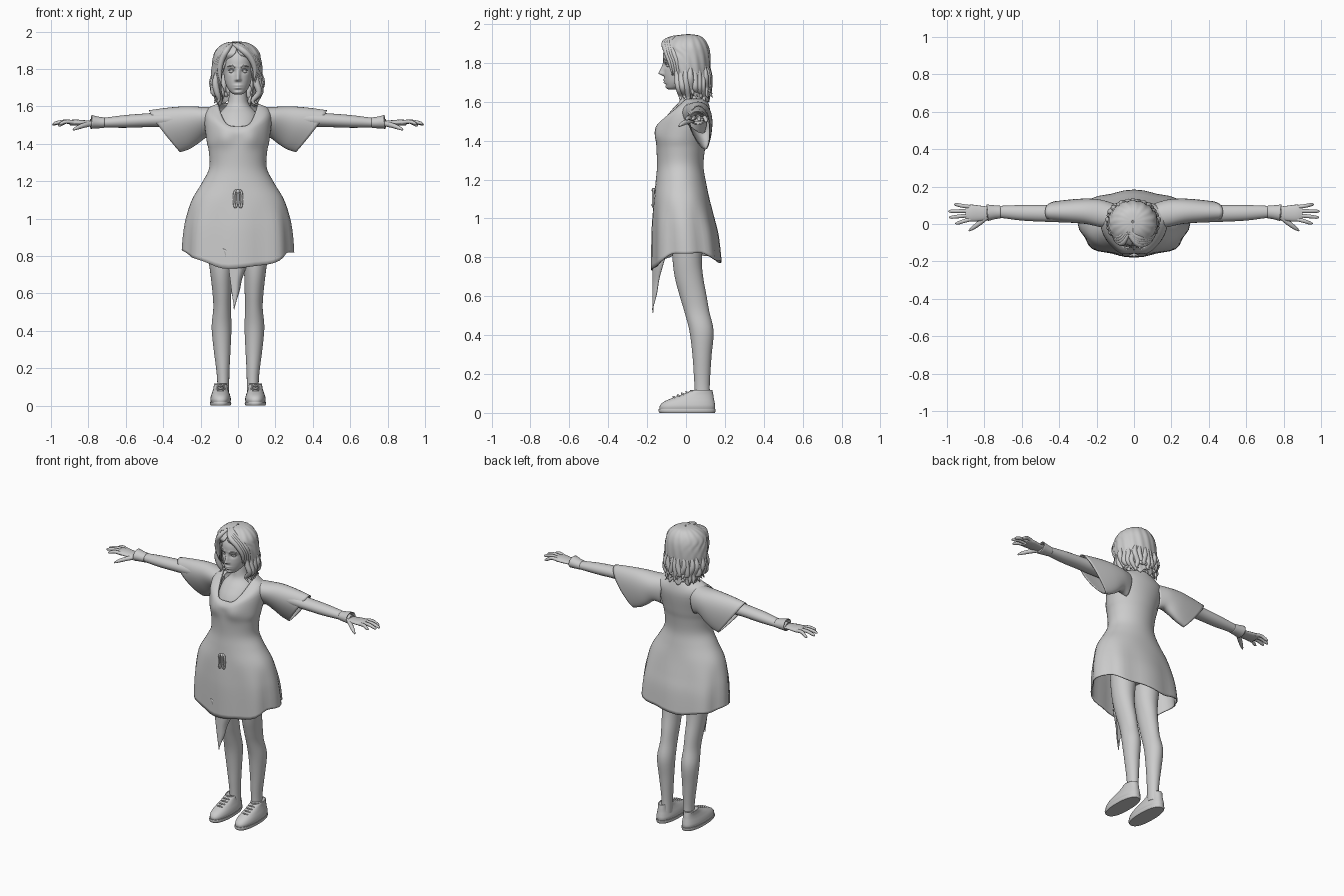
import bpy, bmesh, random
from math import sin, cos, pi, exp, radians
from mathutils import Vector

random.seed(4)


def smooth_rows(rows, steps):
    """Catmull-Rom interpolation between rows of points."""
    out, last = [], len(rows) - 1
    for i in range(last):
        quad = zip(rows[max(i - 1, 0)], rows[i], rows[i + 1], rows[min(i + 2, last)])
        quad = list(quad)
        for s in range(steps):
            t = s / steps
            out.append([0.5 * (2 * b + (c - a) * t + (2 * a - 5 * b + 4 * c - d) * t * t
                               + (3 * b - a - 3 * c + d) * t ** 3) for a, b, c, d in quad])
    return out + [rows[-1]]


def loft(name, rows, steps=4, closed=True, caps=True, thick=0, mirror=False):
    rows = smooth_rows(rows, steps)
    bm = bmesh.new()
    vs = [[bm.verts.new(p) for p in r] for r in rows]
    n = len(vs[0])
    for a, b in zip(vs, vs[1:]):
        for i in range(n if closed else n - 1):
            j = (i + 1) % n
            bm.faces.new((a[i], a[j], b[j], b[i]))
    if caps and closed:
        bm.faces.new(vs[0])
        bm.faces.new(vs[-1])
    bmesh.ops.recalc_face_normals(bm, faces=bm.faces)
    for f in bm.faces:
        f.smooth = len(f.verts) == 4
    me = bpy.data.meshes.new(name)
    bm.to_mesh(me)
    bm.free()
    ob = bpy.data.objects.new(name, me)
    bpy.context.collection.objects.link(ob)
    if thick:
        m = ob.modifiers.new("thickness", 'SOLIDIFY')
        m.thickness = thick
    if mirror:
        ob.modifiers.new("mirror", 'MIRROR').use_mirror_merge = False
    return ob


def power(v, e):
    return abs(v) ** e * (1 if v >= 0 else -1)


def oval(z, hw, yf, yb, cx=0, n=32, e=1.0):
    """Horizontal ring starting at the front."""
    mid, h = (yf + yb) / 2, (yb - yf) / 2
    return [Vector((cx + hw * power(sin(t), e), mid - h * power(cos(t), e), z))
            for t in (2 * pi * i / n for i in range(n))]


def tube(name, pts, wide=1.0, tall=1.0, n=12, steps=4, caps=True, thick=0, mirror=False):
    """Tube along (x, y, z, radius) points; wide scales towards y."""
    path = [r[0] for r in smooth_rows([[Vector(p)] for p in pts], steps)]
    rows = []
    for i, p in enumerate(path):
        d = (path[min(i + 1, len(path) - 1)] - path[max(i - 1, 0)]).to_3d().normalized()
        side = d.cross(Vector((0, 1, 0))).normalized()
        nor = side.cross(d)
        rows.append([p.to_3d() + max(p.w, .0005) * (side * cos(a) * tall + nor * sin(a) * wide)
                     for a in (2 * pi * k / n for k in range(n))])
    return loft(name, rows, 1, caps=caps, thick=thick, mirror=mirror)


def ball(name, loc, scale, mirror=False):
    bm = bmesh.new()
    bmesh.ops.create_uvsphere(bm, u_segments=20, v_segments=12, radius=1)
    for v in bm.verts:
        v.co = Vector(loc) + Vector([a * b for a, b in zip(v.co, scale)])
    for f in bm.faces:
        f.smooth = True
    me = bpy.data.meshes.new(name)
    bm.to_mesh(me)
    bm.free()
    ob = bpy.data.objects.new(name, me)
    bpy.context.collection.objects.link(ob)
    if mirror:
        ob.modifiers.new("mirror", 'MIRROR').use_mirror_merge = False


# Body under the dress, with neck
loft("torso_and_neck", [oval(*r) for r in (
    (.88, .15, -.08, .1), (1.0, .17, -.09, .1), (1.2, .12, -.1, .06), (1.42, .12, -.13, .08),
    (1.5, .112, -.115, .085), (1.56, .1, -.072, .088), (1.6, .066, -.035, .09),
    (1.64, .05, -.025, .085), (1.72, .048, -.02, .08))])

# Legs
loft("leg", [oval(z, hw, yf, yb, cx) for z, cx, hw, yf, yb in (
    (.06, .079, .032, .045, .125), (.13, .079, .032, .044, .122), (.2, .081, .036, .04, .125),
    (.3, .085, .045, .033, .132), (.42, .088, .053, .018, .142), (.52, .085, .047, -.008, .12),
    (.6, .086, .05, -.032, .106), (.7, .09, .057, -.058, .088), (.8, .09, .07, -.07, .082),
    (.95, .09, .085, -.075, .1))], mirror=True)

# Shoes with sole, collar and laces
loft("shoe", [oval(z, hw, yf, yb, .093, 36, .85) for z, hw, yf, yb in (
    (.018, .052, -.135, .148), (.035, .055, -.135, .15), (.055, .051, -.118, .147),
    (.075, .044, -.075, .143), (.095, .038, -.02, .14), (.115, .036, .028, .136))], mirror=True)
loft("shoe_sole", [oval(z, hw, yf, yb, .093, 36, .85) for z, hw, yf, yb in (
    (0, .053, -.136, .148), (.01, .057, -.142, .152), (.02, .056, -.14, .152))], 2, mirror=True)
loft("shoe_collar", [oval(z, .037, .02, .137, .092) for z in (.1, .11, .118)], 2,
     caps=False, thick=.006, mirror=True)
for i in range(4):
    y, z = -.065 + .022 * i, .083 + .0085 * i
    tube("shoe_lace", [(.07, y + .012, z - .008, .004), (.093, y, z, .005),
                       (.116, y + .012, z - .008, .004)], n=8, mirror=True)

# Dress: skirt rings with soft folds, then shoulders and scooped neckline
N = 48
rows = []
hem = oval(.8, .285, -.168, .172, 0, N, .85)
for i, p in enumerate(hem):
    c = cos(2 * pi * i / N)
    p.z = .825 - (.09 if c > 0 else .05) * c * c + .006 * sin(2 * pi * 7 * i / N)
rows.append(hem)
for z, hw, yf, yb, e in ((.91, .28, -.167, .158, .86), (1.0, .268, -.164, .138, .88),
                         (1.1, .24, -.158, .115, .92), (1.19, .187, -.15, .096, 1),
                         (1.27, .148, -.143, .084, 1), (1.36, .15, -.146, .092, 1),
                         (1.425, .163, -.148, .105, 1)):
    rows.append(oval(z, hw, yf, yb, 0, N, e))
for k, amp in ((0, .007), (1, .006), (2, .004)):
    for i, p in enumerate(rows[k]):
        w = 1 + amp / .2 * cos(2 * pi * 8 * i / N)
        p.x *= w
        p.y *= w
shoulder, neck = [], []
for i in range(N):
    t = 2 * pi * i / N
    s, c = sin(t), cos(t)
    if c > 0:
        z = 1.49 + .12 * s ** 4
        shoulder.append(Vector((.172 * s, .03 - .178 * c, 1.463 + .102 * s * s)))
        neck.append(Vector((.107 * s, -.13 + (z - 1.49) * 1.1, z)))
    else:
        shoulder.append(Vector((.172 * s, .03 - .09 * c, 1.565 - .025 * c * c)))
        neck.append(Vector((.107 * s, .002 - .1 * c, 1.61 + .006 * c * c)))
dress = loft("dress", rows + [shoulder, neck], 5, caps=False, thick=-.006)
for v in dress.data.vertices:
    if v.co.y < 0:
        v.co.y -= .016 * exp(-((abs(v.co.x) - .07) / .045) ** 2 - ((v.co.z - 1.435) / .05) ** 2)
tube("neckline_trim", [(*(p + Vector((0, -.003, 0))), .004) for p in neck[-11:] + neck[:12]],
     n=8, steps=2)

# Pointed front panel, folded back on one side, with seam and bow
panel = []
for z, cx, w in ((.82, .0, .08), (.74, .0, .055), (.66, -.01, .033), (.59, -.013, .021),
                 (.515, -.02, .003)):
    panel.append([Vector((cx + w * u, -.172 + max(u, 0) ** 2 * w * .95, z + .02 * u * u))
                  for u in (k / 4 - 1 for k in range(9))])
loft("front_panel", panel, closed=False, thick=.006)
tube("front_seam", [(0, -.16, 1.07, .004), (-.01, -.167, .95, .004),
                    (-.03, -.172, .84, .004), (-.045, -.173, .75, .003)], n=8)
for s in (-1, 1):
    tube("bow_loop", [(0, -.163, 1.15, .006), (.017 * s, -.168, 1.145, .006),
                      (.022 * s, -.17, 1.10, .006), (.016 * s, -.17, 1.062, .006),
                      (.006 * s, -.17, 1.08, .006), (.004 * s, -.168, 1.14, .005)], n=8)
ball("bow_knot", (0, -.165, 1.145), (.012, .012, .012))

# Wide sleeves, slanted opening hanging low at the back
rows = []
for xt, zt, xb, zb, yc, hy in ((.1, 1.598, .12, 1.42, .035, .075), (.18, 1.597, .165, 1.435, .05, .08),
                               (.27, 1.601, .215, 1.4, .062, .074), (.37, 1.594, .26, 1.372, .064, .068),
                               (.475, 1.58, .31, 1.355, .064, .058)):
    ring = []
    for i in range(32):
        a = 2 * pi * i / 32
        k = (1 - cos(a)) / 2
        ring.append(Vector((xt + (xb - xt) * k ** 1.2, yc + .035 * k * k + hy * sin(a) * (1.08 - .4 * k),
                            zt + (zb - zt) * k)))
    rows.append(ring)
loft("sleeve", rows, caps=False, thick=.005, mirror=True)

# Arms, cuffs and hands
tube("arm", [(.15, .06, 1.54, .045), (.35, .058, 1.532, .041), (.47, .057, 1.527, .037),
             (.6, .06, 1.52, .034), (.72, .065, 1.513, .026), (.79, .062, 1.51, .024)],
     wide=1.22, n=20, mirror=True)
tube("cuff", [(.715, .064, 1.513, .028), (.745, .063, 1.514, .031), (.785, .06, 1.517, .037)],
     wide=1.2, n=20, caps=False, thick=.005, mirror=True)
tube("palm", [(.76, .06, 1.51, .026), (.82, .057, 1.512, .034), (.87, .058, 1.514, .038),
              (.9, .059, 1.513, .033)], wide=1.2, tall=.42, n=20, mirror=True)
for y0, x1, y1, z1 in ((.09, .962, .104, 1.497), (.07, .992, .068, 1.502),
                       (.047, .988, .036, 1.506), (.026, .955, .004, 1.506)):
    tube("finger", [(.87, y0, 1.513, .011), ((.87 + x1) / 2, (y0 + y1) / 2, 1.519, .0105),
                    (x1 - .012, y1, z1 + .005, .0085), (x1, y1, z1, .003)], n=10, mirror=True)
tube("thumb", [(.79, .035, 1.507, .014), (.83, .002, 1.497, .013), (.862, -.022, 1.485, .010),
               (.882, -.036, 1.474, .004)], n=10, mirror=True)

# Head with sculpted face
head = loft("head", [oval(z, hw, yf, yb, 0, 100, .95) for z, hw, yf, yb in (
    (1.663, .016, -.088, -.055), (1.673, .036, -.1, -.02), (1.7, .057, -.109, .04),
    (1.735, .07, -.113, .08), (1.775, .077, -.113, .1), (1.815, .08, -.118, .1),
    (1.855, .079, -.116, .1), (1.89, .07, -.1, .09), (1.92, .045, -.065, .06),
    (1.93, .01, -.02, .02))], 8)


def bump(x, z, cx, cz, sx, sz):
    return exp(-((abs(x) - cx) / sx) ** 2 - ((z - cz) / sz) ** 2)


for v in head.data.vertices:
    x, y, z = v.co
    if y < -.04:
        ridge = 1 - (z - 1.745) / .06 if z > 1.745 else 1 - (1.745 - z) / .014
        v.co.y += (.011 * bump(x, z, .034, 1.788, .02, .013) - .005 * bump(x, z, .035, 1.812, .024, .008)
                   - .03 * max(ridge, 0) * exp(-(x / .011) ** 2) - .006 * bump(x, z, .013, 1.742, .006, .008)
                   - .007 * bump(x, z, 0, 1.712, .02, .005) - .008 * bump(x, z, 0, 1.699, .018, .005)
                   + .004 * bump(x, z, 0, 1.687, .02, .005) - .005 * bump(x, z, 0, 1.675, .018, .008))
ball("eye", (.034, -.09, 1.788), (.015, .012, .010), True)
tube("eyelid", [(.017, -.1, 1.788, .002), (.034, -.104, 1.798, .003), (.053, -.091, 1.79, .002)],
     n=8, mirror=True)
tube("eyebrow", [(.014, -.116, 1.808, .003), (.036, -.113, 1.819, .004), (.058, -.098, 1.812, .002)],
     n=8, mirror=True)

# Hair shell, open at the face with edges turned in
rows = []
for z, hw, yf, yb, a in ((1.948, .006, .005, .017, 0), (1.94, .06, -.05, .07, 0), (1.915, .1, -.09, .1, 0),
                         (1.88, .123, -.116, .117, 6), (1.84, .131, -.122, .124, 32),
                         (1.79, .136, -.122, .125, 46), (1.74, .135, -.115, .122, 54),
                         (1.69, .13, -.095, .12, 58), (1.65, .115, -.07, .118, 62), (1.615, .1, -.04, .122, 70)):
    a, row = radians(a), []
    for i in range(97):
        t = a + (2 * pi - 2 * a) * i / 96
        edge = min(t, 2 * pi - t) - a
        r = 1 - (.22 * exp(-(edge / .3) ** 2) if a > .2 else 0) + .015 * sin(16 * t + 25 * z)
        row.append(Vector((-.006 + hw * r * sin(t), (yf + yb) / 2 - (yb - yf) / 2 * r * cos(t),
                           z + (.015 * sin(9 * t) if z < 1.64 else 0))))
    rows.append(row)
loft("hair_shell", rows, 4, closed=False, thick=.006)

# Wavy locks around the sides and back
for i in range(21):
    t = radians(62 + 236 * i / 20)
    s, c = sin(t), -cos(t)
    low, w = random.uniform(1.595, 1.635), random.uniform(-.012, .012)
    if c > .75:
        low += .015
    tube("hair_lock", [(-.006 + s * .118, .005 + c * .108, 1.8, .006),
                       (-.006 + s * .128 + w, .008 + c * .112, 1.73, .017),
                       (-.006 + s * .122 - w, .012 + c * .108, 1.675, .016),
                       (-.006 + s * .106 + w, .02 + c * .102, low + .025, .011),
                       (-.006 + s * .122, .022 + c * .115, low, .001)], n=10)

# Swept fringe from the parting
for k in range(4):
    d = .012 * k
    tube("fringe_lock", [(-.03, -.055 + d, 1.935, .008), (.02, -.108 + d, 1.905 + d * .4, .016),
                         (.066 + d * .6, -.1 + d, 1.86, .016), (.09 + d * .5, -.08 + d, 1.8, .013),
                         (.084 + d * .5, -.07 + d, 1.735 - d, .002)], n=10)
    tube("fringe_lock", [(-.03, -.055 + d, 1.935, .008), (-.06 - d * .4, -.1 + d, 1.9, .015),
                         (-.086 - d * .5, -.092 + d, 1.85, .015), (-.098 - d * .4, -.077 + d, 1.79, .013),
                         (-.09 - d * .4, -.068 + d, 1.72 - d, .002)], n=10)
